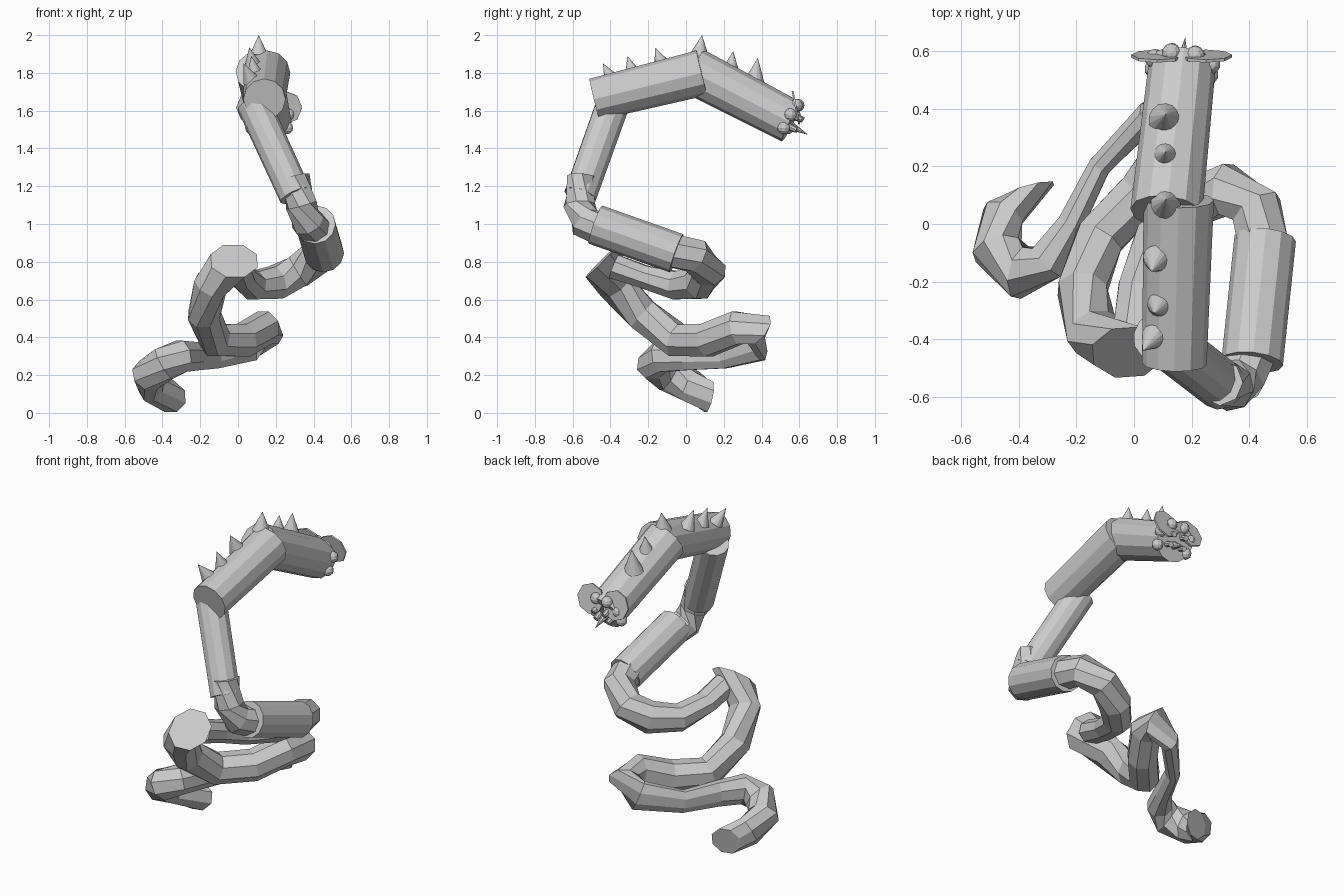
import bpy, bmesh, math
from mathutils import Vector

cube = bpy.data.objects.get("Cube")
if cube:
    bpy.data.objects.remove(cube, do_unlink=True)

GREY = bpy.data.materials.new("plain grey")
GREY.use_nodes = True
GREY.diffuse_color = (0.6, 0.6, 0.6, 1)
GREY.node_tree.nodes["Principled BSDF"].inputs["Base Color"].default_value = (0.6, 0.6, 0.6, 1)


def finish(name, bm):
    """Turn a bmesh into a flat shaded object."""
    bmesh.ops.recalc_face_normals(bm, faces=bm.faces)
    mesh = bpy.data.meshes.new(name)
    bm.to_mesh(mesh)
    bm.free()
    mesh.materials.append(GREY)
    obj = bpy.data.objects.new(name, mesh)
    bpy.context.collection.objects.link(obj)
    return obj


def rod(name, start, end, r1, r2, sides=12):
    """Cylinder or cone between two points."""
    start, end = Vector(start), Vector(end)
    axis = end - start
    bm = bmesh.new()
    bmesh.ops.create_cone(bm, cap_ends=True, segments=sides, radius1=r1,
                          radius2=r2, depth=axis.length)
    obj = finish(name, bm)
    obj.rotation_mode = 'QUATERNION'
    obj.rotation_quaternion = axis.to_track_quat('Z', 'Y')
    obj.location = (start + end) / 2


def ball(name, centre, radius):
    bm = bmesh.new()
    bmesh.ops.create_uvsphere(bm, u_segments=10, v_segments=6, radius=radius)
    finish(name, bm).location = centre


def tube(name, path, start_facing, end_facing, sides=8):
    """Sweep an oval along a path of (x, y, z, half width, half height)."""
    pts = [Vector(p[:3]) for p in path]
    facings = [b - a for a, b in zip(pts, pts[2:])]
    facings = [Vector(start_facing)] + facings + [Vector(end_facing)]
    bm = bmesh.new()
    rings = []
    for centre, facing, p in zip(pts, facings, path):
        along = facing.normalized()
        side = along.cross(Vector((0, 0, 1))).normalized()
        up = side.cross(along)
        ring = []
        for k in range(sides):
            a = math.tau * (k + 0.5) / sides
            ring.append(bm.verts.new(centre + side * math.cos(a) * p[3]
                                     + up * math.sin(a) * p[4]))
        rings.append(ring)
    for a, b in zip(rings, rings[1:]):
        for k in range(sides):
            n = (k + 1) % sides
            bm.faces.new((a[k], a[n], b[n], b[k]))
    bm.faces.new(rings[0])
    bm.faces.new(rings[-1])
    finish(name, bm)


# Straight body sections
HEAD_START, HEAD_END = Vector((0.112, 0.04, 1.81)), Vector((0.168, 0.56, 1.54))
rod("head", HEAD_START, HEAD_END, 0.125, 0.116)
rod("neck", (0.14, -0.485, 1.66), (0.155, 0.085, 1.80), 0.112, 0.122)
rod("upper_body", (0.08, -0.385, 1.64), (0.305, -0.56, 1.15), 0.09, 0.088)
rod("middle_body", (0.41, -0.48, 0.997), (0.455, -0.05, 0.845), 0.107, 0.107)

# Elbow joining two body sections
tube("elbow", [(0.30, -0.55, 1.25, 0.08, 0.08), (0.335, -0.565, 1.10, 0.085, 0.085),
               (0.368, -0.535, 1.01, 0.09, 0.09), (0.42, -0.42, 0.96, 0.09, 0.09)],
     (0.035, -0.015, -0.15), (0.05, 0.11, -0.05))

# Upper bend of the tail
R = 0.095
tube("upper_tail", [
    (0.45, -0.08, 0.86, R, R), (0.425, 0.05, 0.83, R, R), (0.32, 0.12, 0.75, R, R),
    (0.20, 0.07, 0.69, R, R), (0.08, -0.05, 0.675, 0.085, 0.08),
    (0.02, -0.22, 0.72, 0.08, 0.065), (0.0, -0.38, 0.775, 0.08, 0.07)],
     (-0.02, 0.13, -0.03), (-0.1, -0.9, 0.35))

# Lower coils of the tail, opening with a flat tilted end
tube("lower_tail", [
    (-0.02, -0.445, 0.805, 0.132, 0.13), (-0.145, -0.375, 0.675, R, R),
    (-0.18, -0.23, 0.52, 0.09, R), (-0.12, -0.05, 0.385, 0.09, R),
    (0.03, 0.11, 0.385, 0.09, R), (0.14, 0.27, 0.45, 0.09, R),
    (0.16, 0.385, 0.44, 0.09, R), (0.06, 0.385, 0.36, 0.05, R),
    (-0.12, 0.20, 0.30, 0.042, 0.07), (-0.22, 0.0, 0.30, 0.05, 0.08),
    (-0.30, -0.13, 0.30, 0.075, 0.09), (-0.39, -0.17, 0.26, R, R),
    (-0.475, -0.09, 0.20, 0.09, R), (-0.455, 0.03, 0.14, 0.075, 0.09),
    (-0.36, 0.12, 0.085, 0.09, 0.088)], (-0.05, 0.7, -0.7), (-0.25, 0.95, -0.2))

# Row of spikes along the back: base point, tip point, radius
SPIKES = [((0.07, -0.39, 1.76), (0.03, -0.44, 1.85), 0.045),
          ((0.09, -0.28, 1.79), (0.07, -0.31, 1.89), 0.045),
          ((0.08, -0.12, 1.83), (0.06, -0.165, 1.935), 0.05),
          ((0.11, 0.07, 1.89), (0.11, 0.085, 2.0), 0.052),
          ((0.11, 0.235, 1.81), (0.11, 0.25, 1.915), 0.048),
          ((0.11, 0.36, 1.74), (0.11, 0.38, 1.88), 0.06)]
for i, (base, tip, r) in enumerate(SPIKES):
    rod(f"back_spike_{i + 1}", base, tip, r, 0, 14)

# Upright frill plates behind the face
for label, x in (("right", 0.08), ("left", 0.25)):
    rod(label + "_frill", (x, 0.577, 1.615), (x, 0.587, 1.617), 0.09, 0.09, 8)

# Face details, placed in the frame of the head's end
ahead = (HEAD_END - HEAD_START).normalized()
side = ahead.cross(Vector((0, 0, 1))).normalized()
up = side.cross(ahead)


def on_face(s, u, d=0.0):
    return HEAD_END + side * s + up * u + ahead * d


for i in range(6):
    a = math.radians(-25 + 46 * i)
    ball(f"rim_eye_{i + 1}", on_face(0.105 * math.cos(a), 0.1 * math.sin(a), -0.015), 0.034)
for i, (s, u) in enumerate(((-0.04, 0.035), (0.04, 0.035), (-0.045, -0.025), (0.045, -0.025))):
    rod(f"tooth_{i + 1}", on_face(s, u, -0.01), on_face(s, u, 0.045), 0.018, 0.016, 8)
rod("tongue_spike", on_face(0, -0.02, -0.01), on_face(0, -0.02, 0.11), 0.026, 0, 8)
